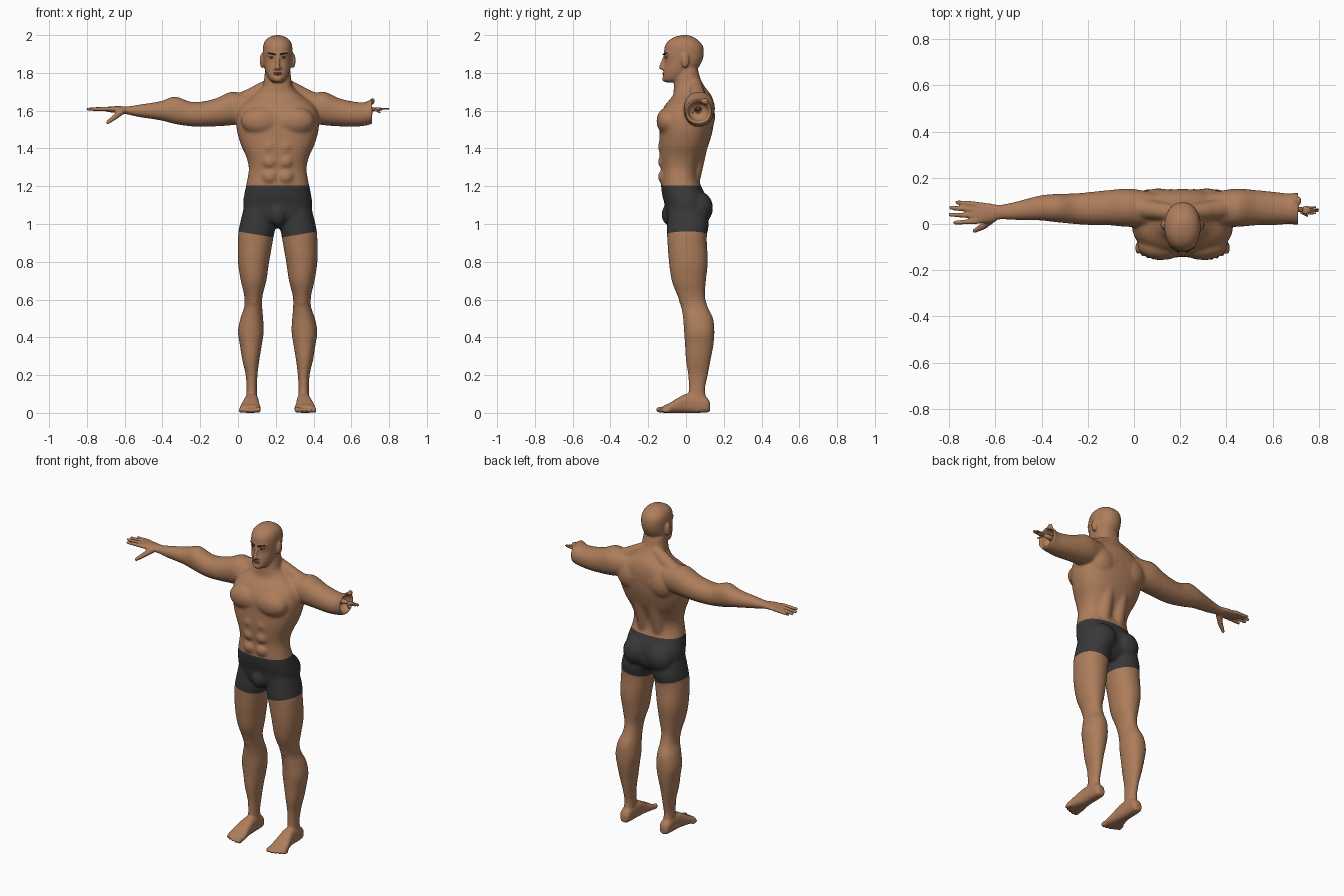
import bpy, bmesh, math
from mathutils import Vector, Matrix

C = 0.21          # x of the body's middle line
BOTH, LEFT, RIGHT, MID = (1, -1), (-1,), (1,), (1,)


def material(name, rgb):
    m = bpy.data.materials.new(name)
    m.diffuse_color = (*rgb, 1)
    return m


skin = material("skin", (0.42, 0.205, 0.105))
cloth = material("dark grey cloth", (0.04, 0.04, 0.042))
dark = material("dark brown", (0.03, 0.018, 0.012))
white = material("eye white", (0.5, 0.45, 0.4))
lip = material("lip", (0.30, 0.13, 0.075))


def place(verts, side):
    for v in verts:
        v.co.x = C + side * v.co.x


def spline(rows, sub):
    out = []
    for i in range(len(rows) - 1):
        a, b, c, d = (rows[max(0, min(len(rows) - 1, i + k))] for k in (-1, 0, 1, 2))
        for j in range(sub):
            t = j / sub
            out.append([0.5 * (2 * q + (r - p) * t + (2 * p - 5 * q + 4 * r - s) * t * t
                               + (3 * q - p - 3 * r + s) * t ** 3)
                        for p, q, r, s in zip(a, b, c, d)])
    return out + [list(rows[-1])]


def loft(bm, axis, rows, sides, e=2.3, n=36, sub=5):
    """rows: (position along axis, min u, max u, min v, max v)"""
    for side in sides:
        rings = []
        for t, u0, u1, v0, v1 in spline(rows, sub):
            ring = []
            for k in range(n):
                a = 2 * math.pi * k / n
                c, s = math.cos(a), math.sin(a)
                u = (u0 + u1) / 2 + (u1 - u0) / 2 * math.copysign(abs(c) ** (2 / e), c)
                v = (v0 + v1) / 2 + (v1 - v0) / 2 * math.copysign(abs(s) ** (2 / e), s)
                ring.append(bm.verts.new({"X": (t, u, v), "Y": (u, t, v), "Z": (u, v, t)}[axis]))
            rings.append(ring)
        for p, q in zip(rings, rings[1:]):
            for k in range(n):
                bm.faces.new((p[k], p[k - 1], q[k - 1], q[k]))
        bm.faces.new(rings[0])
        bm.faces.new(rings[-1])
        for r in rings:
            place(r, side)


def blob(bm, pos, radii, sides=BOTH, seg=20):
    for side in sides:
        m = Matrix.Translation(pos) @ Matrix.Diagonal((*radii, 1))
        place(bmesh.ops.create_uvsphere(bm, u_segments=seg, v_segments=seg // 2,
                                        radius=1, matrix=m)["verts"], side)


def rod(bm, p, q, r0, r1, sides=BOTH, seg=16):
    p, q = Vector(p), Vector(q)
    rot = (q - p).to_track_quat("Z", "Y").to_matrix().to_4x4()
    for side in sides:
        m = Matrix.Translation((p + q) / 2) @ rot
        place(bmesh.ops.create_cone(bm, cap_ends=True, segments=seg, radius1=r0, radius2=r1,
                                    depth=(q - p).length, matrix=m)["verts"], side)
    blob(bm, p, (r0,) * 3, sides, seg)
    blob(bm, q, (r1,) * 3, sides, seg)


def finish(bm, name, mats):
    bmesh.ops.recalc_face_normals(bm, faces=bm.faces)
    for f in bm.faces:
        f.smooth = True
    me = bpy.data.meshes.new(name)
    bm.to_mesh(me)
    bm.free()
    ob = bpy.data.objects.new(name, me)
    bpy.context.collection.objects.link(ob)
    for m in mats:
        me.materials.append(m)
    return ob


bm = bmesh.new()
# torso and neck
torso = [(0.98, .07, -.06, .07), (1.03, .165, -.10, .11), (1.1, .183, -.112, .115),
         (1.15, .178, -.125, .105), (1.2, .168, -.132, .08), (1.25, .158, -.13, .065),
         (1.3, .153, -.132, .07), (1.36, .168, -.14, .095), (1.42, .195, -.142, .12),
         (1.5, .217, -.14, .142), (1.57, .217, -.138, .15), (1.63, .195, -.11, .15),
         (1.68, .13, -.07, .135), (1.72, .085, -.065, .105), (1.76, .073, -.06, .08),
         (1.82, .066, -.05, .062)]
loft(bm, "Z", [(z, -w, w, f, b) for z, w, f, b in torso], MID, 2.4)
# muscles
blob(bm, (.09, -.095, 1.545), (.105, .062, .075))
blob(bm, (.105, .095, 1.57), (.09, .06, .09))
rod(bm, (.04, .05, 1.735), (.2, .07, 1.645), .036, .046)
rod(bm, (.05, .035, 1.24), (.05, .105, 1.58), .042, .048)
blob(bm, (.082, .062, 1.085), (.088, .082, .09))
blob(bm, (0, -.085, 1.05), (.045, .045, .06), MID)
for z in (1.25, 1.33, 1.41):
    blob(bm, (.042, -.115, z), (.042, .034, .04))
# legs with knees
loft(bm, "Z", [(1.1, .03, .175, -.09, .1), (1.0, .012, .2, -.1, .12), (.93, .022, .21, -.1, .11),
               (.8, .045, .21, -.09, .115), (.7, .06, .195, -.075, .105),
               (.62, .08, .177, -.045, .1), (.56, .082, .177, -.025, .115),
               (.5, .077, .197, -.015, .143), (.43, .074, .21, -.01, .15),
               (.36, .084, .2, -.005, .145), (.28, .097, .187, 0, .13),
               (.2, .107, .169, .012, .115), (.12, .11, .165, .015, .1),
               (.05, .107, .17, .01, .115), (.01, .11, .168, .01, .115)], BOTH, 2.15)
blob(bm, (.128, -.005, .6), (.032, .032, .045))
# feet and toes
loft(bm, "Y", [(.128, .12, .156, .01, .05), (.11, .106, .17, .002, .08), (.05, .103, .174, 0, .1),
               (0, .1, .178, 0, .1), (-.05, .096, .19, 0, .075), (-.09, .09, .2, 0, .05),
               (-.115, .09, .2, 0, .04), (-.125, .1, .19, .005, .03)], BOTH, 2.6)
for i in range(5):
    r = .017 if i == 0 else .0125
    blob(bm, (.104 + i * .0225, -.133 + i * i * .0018, r), (r * .9, .026, r))
# arms: the left one is whole, the right one stops hollow at the elbow
upper = [(.1, -.01, .13, 1.55, 1.69), (.2, -.012, .15, 1.53, 1.695), (.25, -.012, .153, 1.522, 1.7),
         (.325, -.005, .146, 1.517, 1.666), (.4, -.004, .138, 1.515, 1.648)]
loft(bm, "X", upper + [(.465, .0, .132, 1.518, 1.648), (.545, .008, .13, 1.53, 1.674),
                       (.62, .016, .122, 1.549, 1.65), (.73, .018, .094, 1.566, 1.632),
                       (.79, .02, .083, 1.579, 1.623), (.84, .006, .09, 1.588, 1.624),
                       (.89, .0, .096, 1.592, 1.622), (.915, .006, .092, 1.598, 1.618)], LEFT, 2.1)
loft(bm, "X", upper + [(.46, .0, .132, 1.52, 1.645), (.497, -.004, .136, 1.53, 1.662),
                       (.503, .0, .132, 1.534, 1.658), (.497, .008, .124, 1.542, 1.65),
                       (.46, .02, .112, 1.555, 1.635), (.445, .055, .08, 1.59, 1.61)], RIGHT, 2.1)
blob(bm, (.502, .1, 1.65), (.012, .02, .018), RIGHT)
# fingers and thumb
for y0, x1, y1 in ((.085, .975, .094), (.06, 1.003, .071), (.036, 1.005, .04), (.012, .985, .006)):
    rod(bm, (.89, y0, 1.609), (x1, y1, 1.608), .0125, .009, LEFT)
rod(bm, (.82, .025, 1.6), (.86, -.008, 1.568), .018, .015, LEFT)
rod(bm, (.86, -.008, 1.568), (.9, -.03, 1.537), .015, .01, LEFT)
# head, nose, ears, brow ridge
head = [(1.75, .025, -.105, -.04), (1.765, .043, -.121, -.005), (1.79, .057, -.121, .025),
        (1.82, .068, -.117, .06), (1.86, .075, -.112, .084), (1.9, .078, -.116, .094),
        (1.94, .077, -.112, .09), (1.97, .066, -.093, .068), (1.99, .042, -.06, .038),
        (2.0, .012, -.02, .01)]
loft(bm, "Z", [(z, -w, w, f, b) for z, w, f, b in head], MID, 2.2)
rod(bm, (0, -.112, 1.885), (0, -.132, 1.828), .009, .012, MID)
blob(bm, (.013, -.118, 1.824), (.009, .012, .008))
blob(bm, (0, -.113, 1.768), (.022, .014, .016), MID)
rod(bm, (.012, -.112, 1.9), (.05, -.094, 1.905), .009, .008)
blob(bm, (.082, -.004, 1.865), (.013, .022, .04))

# fuse the parts into one skin
bmesh.ops.recalc_face_normals(bm, faces=bm.faces)
body = finish(bm, "body", [skin, cloth])
bpy.context.view_layer.objects.active = body
mod = body.modifiers.new("fuse", "REMESH")
mod.mode = "VOXEL"
mod.voxel_size = 0.0058
bpy.ops.object.modifier_apply(modifier=mod.name)

# soften the joins, then cut the shorts' edges and colour them
bm = bmesh.new()
bm.from_mesh(body.data)
trunk = [v for v in bm.verts if .86 < v.co.z < 1.73 and abs(v.co.x - C) < .33]
for verts, times in ((bm.verts[:], 2), (trunk, 12)):
    for _ in range(times):
        bmesh.ops.smooth_vert(bm, verts=verts, factor=0.5,
                              use_axis_x=True, use_axis_y=True, use_axis_z=True)
for z, slope in ((1.205, 0), (.925, .17), (.925, -.17)):
    fs = [f for f in bm.faces if .85 < f.calc_center_median().z < 1.25]
    geom = fs + list({e for f in fs for e in f.edges}) + list({v for f in fs for v in f.verts})
    bmesh.ops.bisect_plane(bm, geom=geom, plane_co=(C, 0, z), plane_no=(-slope, 0, 1))
for f in bm.faces:
    c = f.calc_center_median()
    f.smooth = True
    f.material_index = int(.925 + .17 * abs(c.x - C) < c.z < 1.205)
bm.to_mesh(body.data)
bm.free()

# shrunken hand sticking out of the right arm
bm = bmesh.new()
rod(bm, (.44, .065, 1.603), (.52, .063, 1.608), .02, .009, RIGHT, 12)
blob(bm, (.535, .06, 1.608), (.022, .018, .009), RIGHT)
for y, x in ((.072, .575), (.063, .587), (.055, .586), (.046, .575)):
    rod(bm, (.54, y, 1.609), (x, y, 1.61), .005, .0035, RIGHT, 8)
rod(bm, (.515, .05, 1.605), (.54, .035, 1.59), .006, .004, RIGHT, 8)
finish(bm, "small_hand", [skin])

# face details
bm = bmesh.new()
blob(bm, (.031, -.101, 1.882), (.014, .011, .006))
finish(bm, "eyes", [white])
bm = bmesh.new()
blob(bm, (.031, -.1085, 1.882), (.006, .005, .0055))
rod(bm, (.016, -.1195, 1.898), (.05, -.1, 1.906), .0045, .003, BOTH, 8)
rod(bm, (.018, -.108, 1.888), (.046, -.1, 1.888), .003, .002, BOTH, 8)
finish(bm, "brows_and_pupils", [dark])
bm = bmesh.new()
blob(bm, (0, -.1185, 1.799), (.024, .007, .004), MID)
blob(bm, (0, -.1185, 1.791), (.02, .007, .004), MID)
finish(bm, "lips", [lip])
